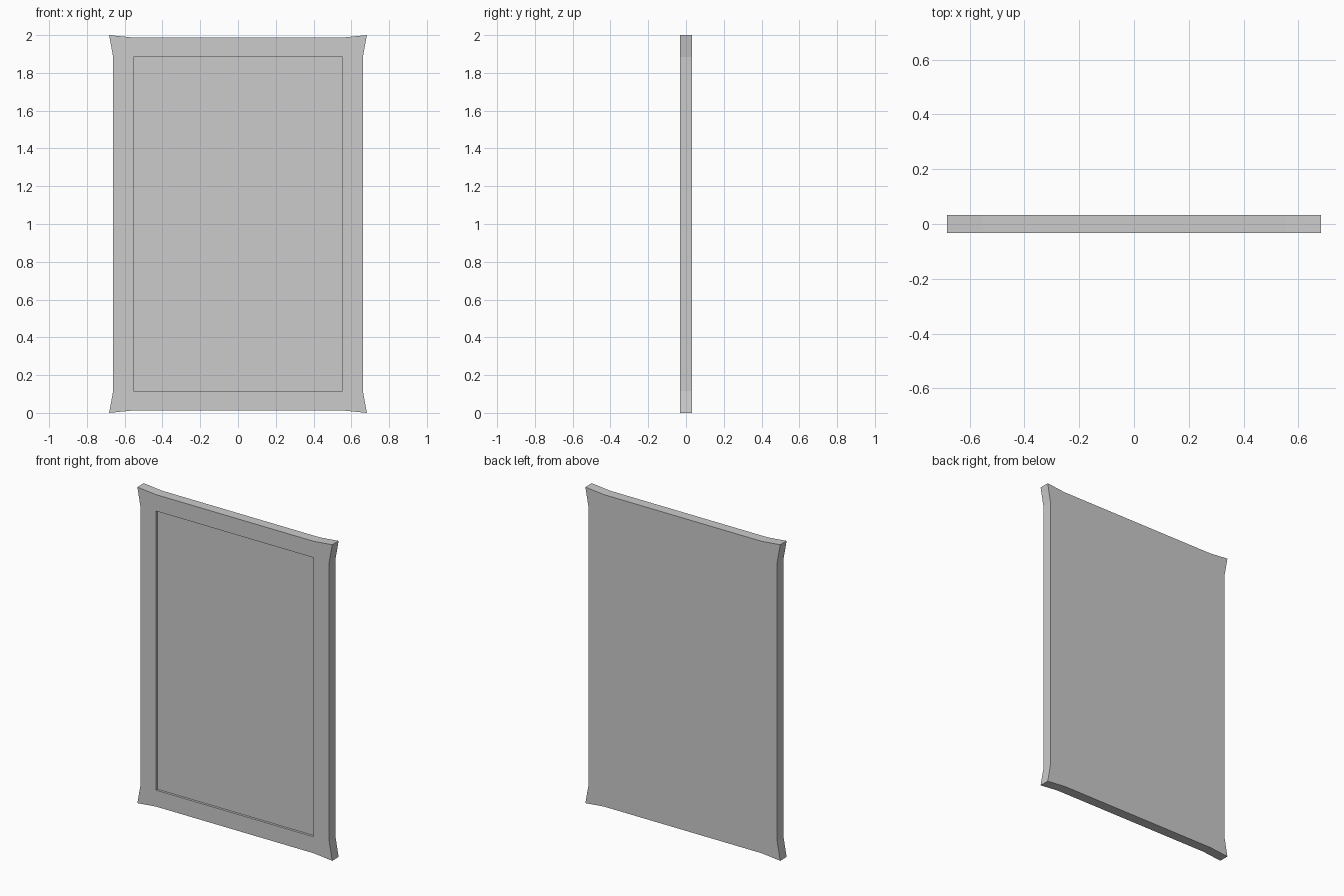
import bpy
import bmesh

if "Cube" in bpy.data.objects:
    bpy.data.objects.remove(bpy.data.objects["Cube"])

HALF_DEPTH = 0.032
RECESS = 0.015
MID_Z = 1.0


def grid_point(i, j):
    """Point of the 4x4 outline grid: corners flare beyond the straight edges."""
    sx, sz = (-1 if i < 2 else 1), (-1 if j < 2 else 1)
    edge_x, edge_z = i in (0, 3), j in (0, 3)
    if edge_x and edge_z:
        x, z = 0.682, 1.0       # flared corner tip
    elif edge_x:
        x, z = 0.661, 0.883     # straight side
    elif edge_z:
        x, z = 0.552, 0.987     # straight top / bottom
    else:
        x, z = 0.552, 0.883     # recess corner
    return sx * x, MID_Z + sz * z


bm = bmesh.new()
layers = [[[bm.verts.new((grid_point(i, j)[0], y, grid_point(i, j)[1]))
            for j in range(4)] for i in range(4)]
          for y in (-HALF_DEPTH, HALF_DEPTH)]
front, back = layers

# Front and back faces
centre = None
for i in range(3):
    for j in range(3):
        cell = [(i, j), (i + 1, j), (i + 1, j + 1), (i, j + 1)]
        face = bm.faces.new([front[a][b] for a, b in cell])
        bm.faces.new([back[a][b] for a, b in reversed(cell)])
        if i == 1 and j == 1:
            centre = face

# Rim around the outline
ring = ([(i, 0) for i in range(3)] + [(3, j) for j in range(3)]
        + [(i, 3) for i in (3, 2, 1)] + [(0, j) for j in (3, 2, 1)])
for (a, b), (c, d) in zip(ring, ring[1:] + ring[:1]):
    bm.faces.new([front[a][b], back[a][b], back[c][d], front[c][d]])

# Sunken panel in the front
panel = bmesh.ops.extrude_discrete_faces(bm, faces=[centre])["faces"][0]
for v in panel.verts:
    v.co.y += RECESS

bmesh.ops.recalc_face_normals(bm, faces=bm.faces[:])
mesh = bpy.data.meshes.new("framed_panel")
bm.to_mesh(mesh)
bm.free()
bpy.context.collection.objects.link(bpy.data.objects.new("framed_panel", mesh))
